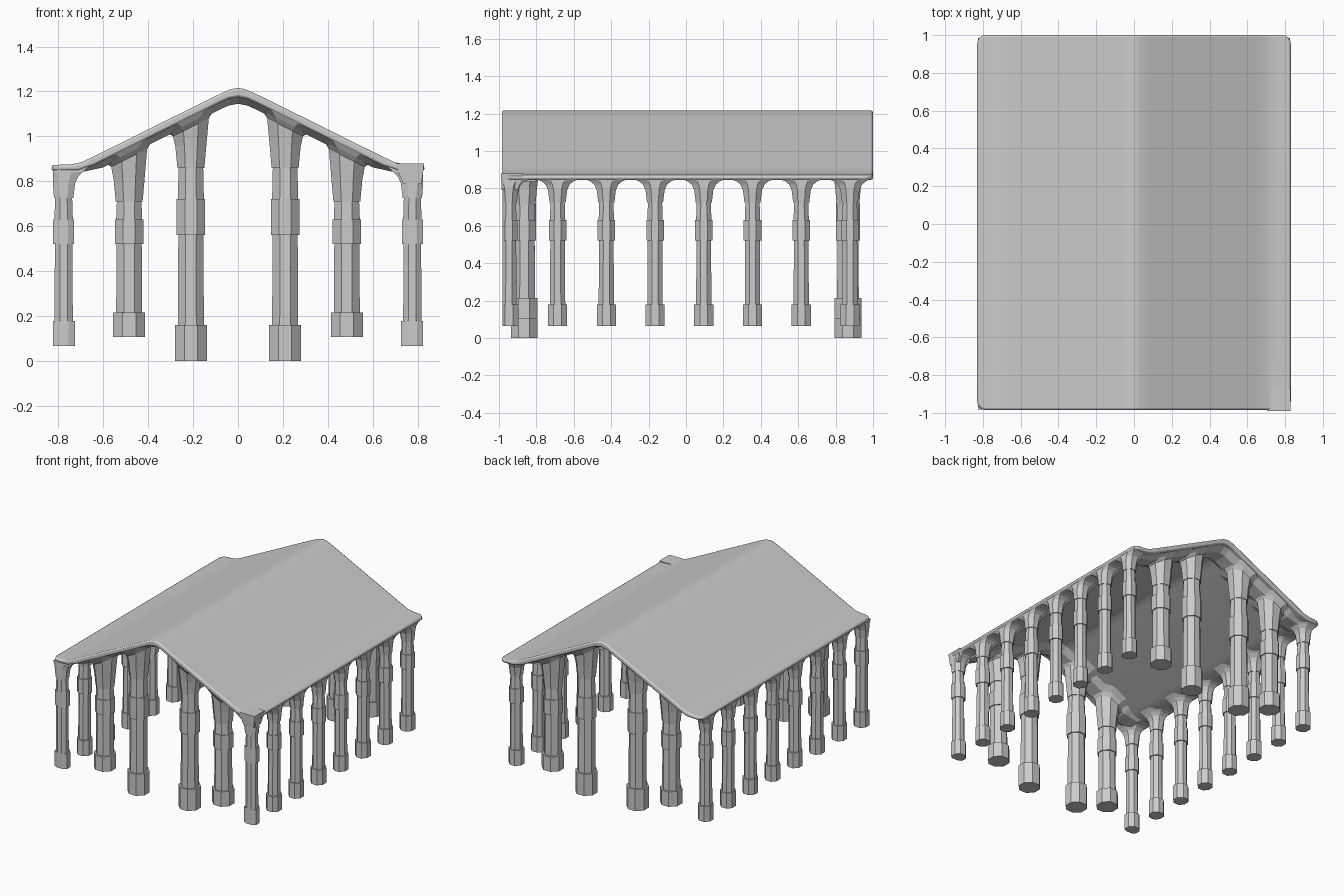
import bpy, bmesh, math

if "Cube" in bpy.data.objects:
    bpy.data.objects.remove(bpy.data.objects["Cube"])

# Half profile of the roof (x, z): top surface and underside
TOP = [(0, 1.216), (0.03, 1.211), (0.07, 1.194), (0.12, 1.17), (0.64, 0.912), (0.70, 0.884), (0.74, 0.876), (0.83, 0.872)]
UNDER = [(0, 1.175), (0.04, 1.168), (0.08, 1.15), (0.64, 0.872), (0.71, 0.848), (0.83, 0.845)]


def under(x):
    x = min(abs(x), 0.83)
    for (x0, z0), (x1, z1) in zip(UNDER, UNDER[1:]):
        if x <= x1:
            return z0 + (z1 - z0) * (x - x0) / (x1 - x0)
    return UNDER[-1][1]


def finish(bm, name):
    bmesh.ops.recalc_face_normals(bm, faces=bm.faces)
    me = bpy.data.meshes.new(name)
    bm.to_mesh(me)
    bm.free()
    ob = bpy.data.objects.new(name, me)
    bpy.context.collection.objects.link(ob)
    return ob


def loft(name, rings):
    bm = bmesh.new()
    loops = [[bm.verts.new(p) for p in r] for r in rings]
    n = len(loops[0])
    for a, b in zip(loops, loops[1:]):
        for i in range(n):
            j = (i + 1) % n
            bm.faces.new((a[i], a[j], b[j], b[i]))
    bm.faces.new(loops[0])
    bm.faces.new(loops[-1])
    return finish(bm, name)


def ring(cx, cy, r, z, w=0.0, sides=8):
    """Octagon clamped inside the roof plan; w shears it along the roof slope."""
    R = r / math.cos(math.pi / sides)
    pts = []
    for i in range(sides):
        a = (i + 0.5) * 2 * math.pi / sides
        x = max(-0.825, min(0.825, cx + R * math.cos(a)))
        y = max(-0.982, min(0.985, cy + R * math.sin(a)))
        pts.append((x, y, z + w * (under(x) - under(cx))))
    return pts


def column(name, cx, cy, base, base_top, c0, c1, shaft_top, rb, rs, capital):
    rc = rs + 0.006
    prof = [(base, rb), (base_top, rb), (base_top, rs), (c0, rs - 0.002), (c0, rc),
            (c1, rc), (c1, rs), (shaft_top, rs - 0.003), (shaft_top, rs + 0.002)]
    rings = [ring(cx, cy, r, z) for z, r in prof]
    rings += [ring(cx, cy, r, z, w) for z, r, w in capital]
    return loft(name, rings)


# Roof sheet: rounded plan corners and softened rim
outline = TOP[::-1] + [(-x, z) for x, z in TOP[1:]]
outline += [(-x, z) for x, z in UNDER[::-1]] + UNDER[1:]
roof = loft("roof", [[(x, y, z) for x, z in outline] for y in (-0.985, 1.0)])
bm = bmesh.new()
bm.from_mesh(roof.data)
corners = [e for e in bm.edges if all(abs(abs(v.co.x) - 0.83) < 1e-4 for v in e.verts)
           and abs(e.verts[0].co.y - e.verts[1].co.y) < 1e-4]
bmesh.ops.bevel(bm, geom=corners, offset=0.045, segments=4, profile=0.5, affect='EDGES')
bm.to_mesh(roof.data)
bm.free()
bev = roof.modifiers.new("rim", 'BEVEL')
bev.width = 0.01
bev.segments = 2
bev.limit_method = 'ANGLE'
bev.angle_limit = math.radians(50)
bpy.context.view_layer.objects.active = roof
roof.select_set(True)
bpy.ops.object.shade_smooth_by_angle(angle=math.radians(35))
roof.select_set(False)

# Colonnades along both eaves
for side, s in (("left", -1), ("right", 1)):
    for i in range(8):
        column(f"{side}_side_column_{i + 1}", s * 0.777, -0.947 + 0.2605 * i,
               0.065, 0.178, 0.52, 0.63, 0.725, 0.051, 0.041,
               [(0.79, 0.051, 0), (0.82, 0.064, 0), (0.838, 0.085, 0.5), (0.852, 0.12, 1)])

# Taller columns under the front and back gables, with sloping arched ribs
for end, cy in (("front", -0.865), ("back", 0.866)):
    for side, s in (("left", -1), ("right", 1)):
        for kind, cx, b, bt, c0, c1, st in (("inner", 0.21, 0, 0.16, 0.56, 0.72, 0.858),
                                            ("outer", 0.485, 0.105, 0.215, 0.52, 0.63, 0.71)):
            u = under(cx)
            column(f"{end}_{side}_{kind}_column", s * cx, cy, b, bt, c0, c1, st, 0.071, 0.058,
                   [(st + 0.10, 0.069, 0.1), (u - 0.045, 0.08, 1),
                    (u - 0.022, 0.10, 1), (u + 0.006, 0.15, 1)])
    xs = [-0.72, -0.6, -0.4, -0.3, -0.08, -0.04, 0, 0.04, 0.08, 0.3, 0.4, 0.6, 0.72]
    rings = []
    for x in xs:
        u = under(x)
        d = 0.012 if abs(x) > 0.7 else 0.03
        rings.append([(x, cy - 0.11, u + 0.008), (x, cy - 0.05, u - d),
                      (x, cy + 0.05, u - d), (x, cy + 0.11, u + 0.008)])
    loft(f"{end}_gable_rib", rings)


# Square corner block where the front right eave ends
def square(x0, x1, y0, y1, z):
    return [(x0, y0, z), (x1, y0, z), (x1, y1, z), (x0, y1, z)]


loft("front_right_corner_block", [square(0.735, 0.818, -0.985, -0.90, 0.79),
                                  square(0.715, 0.825, -0.988, -0.88, 0.84),
                                  square(0.705, 0.829, -0.99, -0.87, 0.879)])
